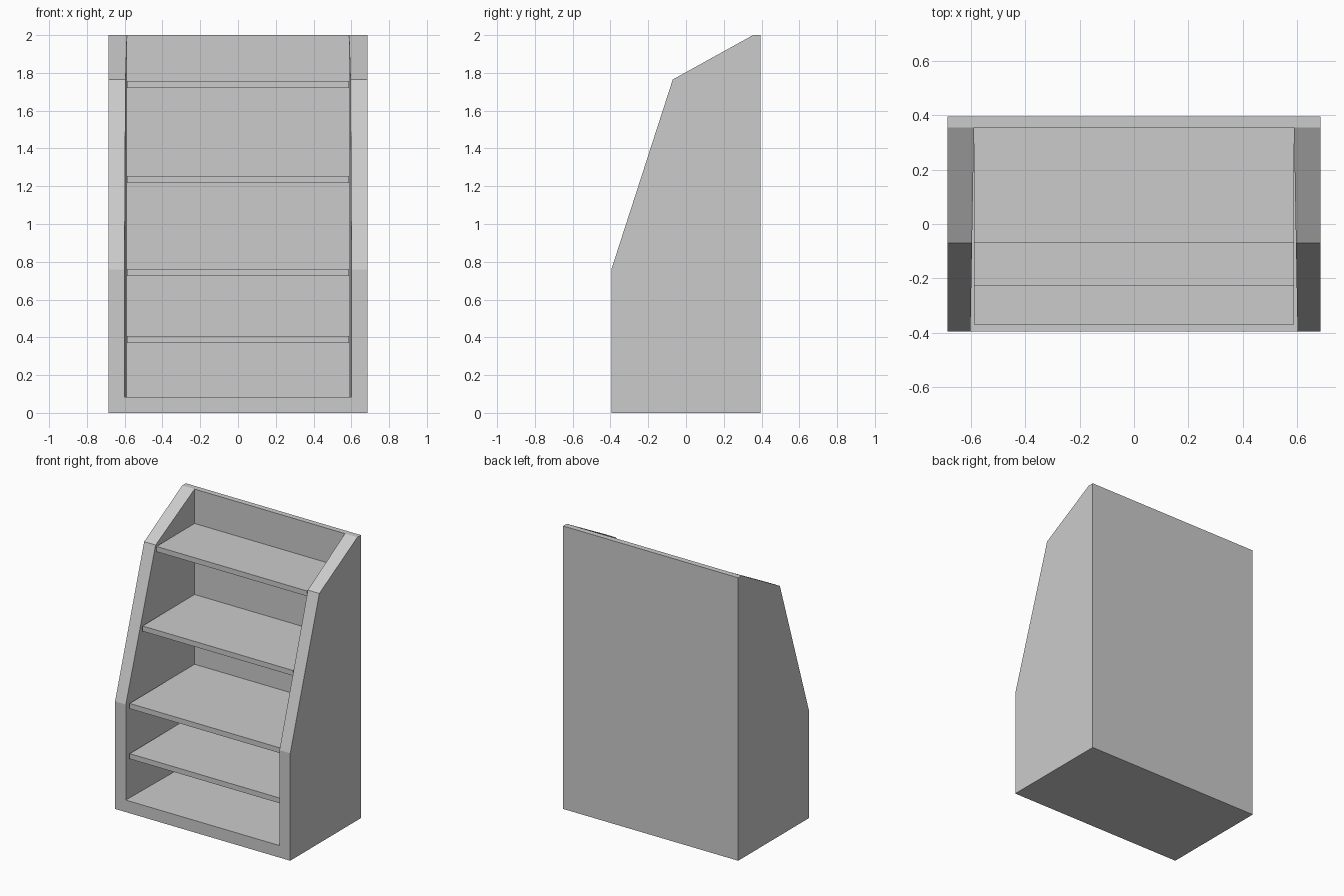
import bpy, bmesh

if "Cube" in bpy.data.objects:
    bpy.data.objects.remove(bpy.data.objects["Cube"])

BACK, HALF_W = 0.355, 0.685


def inner_x(y):
    # inner walls flare slightly towards the front
    return 0.588 + 0.013 * (BACK - y) / 0.75


def finish(bm, name):
    bmesh.ops.recalc_face_normals(bm, faces=bm.faces)
    mesh = bpy.data.meshes.new(name)
    bm.to_mesh(mesh)
    bm.free()
    obj = bpy.data.objects.new(name, mesh)
    bpy.context.collection.objects.link(obj)
    return obj


# bookcase shell: outer side profile and inner cavity profile (y, z)
rim = [(-0.395, 0.76), (-0.07, 1.765), (BACK, 2.0)]
outer = [(-0.395, 0)] + rim + [(0.395, 2.0), (0.395, 0)]
inner = [(-0.395, 0.085)] + rim + [(BACK, 0.085)]

bm = bmesh.new()
o, i = {}, {}
for s in (-1, 1):
    o[s] = [bm.verts.new((s * HALF_W, y, z)) for y, z in outer]
    i[s] = [bm.verts.new((s * inner_x(y), y, z)) for y, z in inner]
    bm.faces.new(o[s])
    bm.faces.new(i[s])
    # front edges of the side walls
    for k in range(3):
        bm.faces.new((o[s][k], o[s][k + 1], i[s][k + 1], i[s][k]))
ol, orr, il, ir = o[-1], o[1], i[-1], i[1]
bm.faces.new((ol[3], ol[4], orr[4], orr[3], ir[3], il[3]))  # back panel top
bm.faces.new((ol[4], ol[5], orr[5], orr[4]))                # back
bm.faces.new((ol[5], ol[0], orr[0], orr[5]))                # underside
bm.faces.new((ol[0], orr[0], ir[0], il[0]))                 # front sill
bm.faces.new((il[0], ir[0], ir[4], il[4]))                  # floor
bm.faces.new((il[4], ir[4], ir[3], il[3]))                  # inner back
finish(bm, "bookcase_shell")

# shelves: front y, bottom z
for n, (front, z) in enumerate([(-0.37, 0.37), (-0.37, 0.725),
                                (-0.227, 1.218), (-0.07, 1.72)]):
    bm = bmesh.new()
    bmesh.ops.create_cube(bm, size=1)
    shelf = finish(bm, f"shelf_{n + 1}")
    shelf.scale = (1.176, BACK - front, 0.037)
    shelf.location = (0, (BACK + front) / 2, z + 0.0185)
